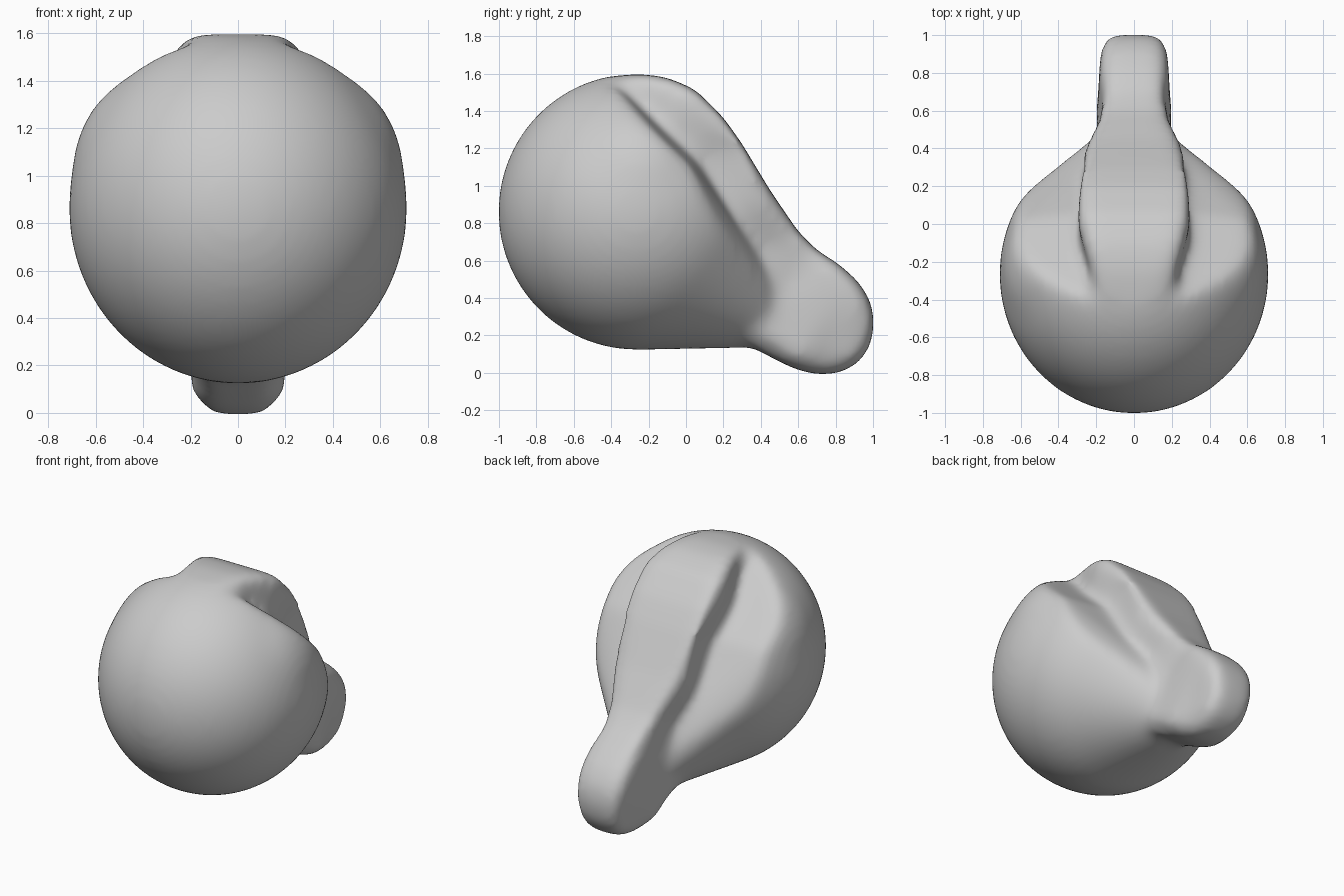
import bpy, bmesh
from mathutils import Matrix

cube = bpy.data.objects.get("Cube")
if cube:
    bpy.data.objects.remove(cube, do_unlink=True)

grey = bpy.data.materials.new("plain_grey")
grey.use_nodes = True
colour = (0.6, 0.6, 0.6, 1)
grey.diffuse_color = colour
grey.node_tree.nodes["Principled BSDF"].inputs["Base Color"].default_value = colour


def ball(bm, centre, radius, squash=1):
    m = Matrix.Translation(centre) @ Matrix.Diagonal((squash, 1, 1, 1))
    bmesh.ops.create_uvsphere(bm, u_segments=64, v_segments=40, radius=radius, matrix=m)


def bulb():
    """Round body, sliced on both upper back shoulders, drawn out to the neck."""
    bm = bmesh.new()
    ball(bm, (0, -0.265, 0.862), 0.74, 0.965)
    for side in (-1, 1):
        ball(bm, (side * 0.2, -0.25, 1.0), 0.5)
    for side in (-1, 1):
        for normal in ((side * 0.1, 0.68, 0.72), (side * 0.12, 0.9, 0.43)):
            bmesh.ops.bisect_plane(bm, geom=bm.verts[:] + bm.edges[:] + bm.faces[:],
                                   plane_co=(side * 0.3, 0.06, 1.12),
                                   plane_no=normal, clear_outer=True)
    ball(bm, (0, 0.42, 0.3), 0.165)
    hull = bmesh.ops.convex_hull(bm, input=bm.verts[:])
    junk = {g for g in hull["geom_interior"] + hull["geom_unused"]
            if isinstance(g, bmesh.types.BMVert)}
    bmesh.ops.delete(bm, geom=list(junk), context='VERTS')
    return bm


def ridge():
    """Rounded keel over the top and down the back, ending in the blunt neck."""
    # Depth, height and half width along the outline
    outline = [(-0.75, 1.38, 0.1), (-0.57, 1.52, 0.15), (-0.4, 1.585, 0.2),
               (-0.25, 1.6, 0.25), (-0.1, 1.58, 0.29), (0.05, 1.515, 0.32),
               (0.2, 1.365, 0.34), (0.3, 1.225, 0.335), (0.45, 0.975, 0.275),
               (0.6, 0.755, 0.215), (0.7, 0.655, 0.195), (0.82, 0.58, 0.19),
               (0.92, 0.49, 0.185), (0.985, 0.39, 0.18), (1.01, 0.27, 0.175),
               (0.985, 0.14, 0.165), (0.92, 0.05, 0.15), (0.82, -0.002, 0.15),
               (0.7, -0.012, 0.15), (0.58, 0.02, 0.16), (0.45, 0.085, 0.19),
               (0.3, 0.17, 0.19), (0, 0.4, 0.2), (-0.3, 0.9, 0.2)]
    bm = bmesh.new()
    sides = [[bm.verts.new((s * w, y, z)) for y, z, w in outline] for s in (-1, 1)]
    bm.faces.new(sides[0])
    bm.faces.new(sides[1][::-1])
    for i in range(len(outline)):
        bm.faces.new((sides[0][i - 1], sides[1][i - 1], sides[1][i], sides[0][i]))
    bmesh.ops.recalc_face_normals(bm, faces=bm.faces)
    # Round the rim on both sides
    rim = [e for e in bm.edges if e.verts[0].co.x * e.verts[1].co.x > 0]
    bmesh.ops.bevel(bm, geom=rim, offset=0.08, segments=4, profile=0.5,
                    affect='EDGES', clamp_overlap=True)
    bmesh.ops.triangulate(bm, faces=bm.faces)
    return bm


# Put both volumes in one mesh, then fuse and soften the joins
body = bmesh.new()
for part in (bulb(), ridge()):
    temp = bpy.data.meshes.new("temp")
    part.to_mesh(temp)
    part.free()
    body.from_mesh(temp)
    bpy.data.meshes.remove(temp)
bmesh.ops.recalc_face_normals(body, faces=body.faces)
mesh = bpy.data.meshes.new("bulb_body")
body.to_mesh(mesh)
body.free()
mesh.materials.append(grey)
obj = bpy.data.objects.new("bulb_body", mesh)
bpy.context.collection.objects.link(obj)

fuse = obj.modifiers.new("fuse", 'REMESH')
fuse.mode = 'VOXEL'
fuse.voxel_size = 0.022
fuse.use_smooth_shade = True
soften = obj.modifiers.new("soften", 'SMOOTH')
soften.factor = 0.5
soften.iterations = 45
